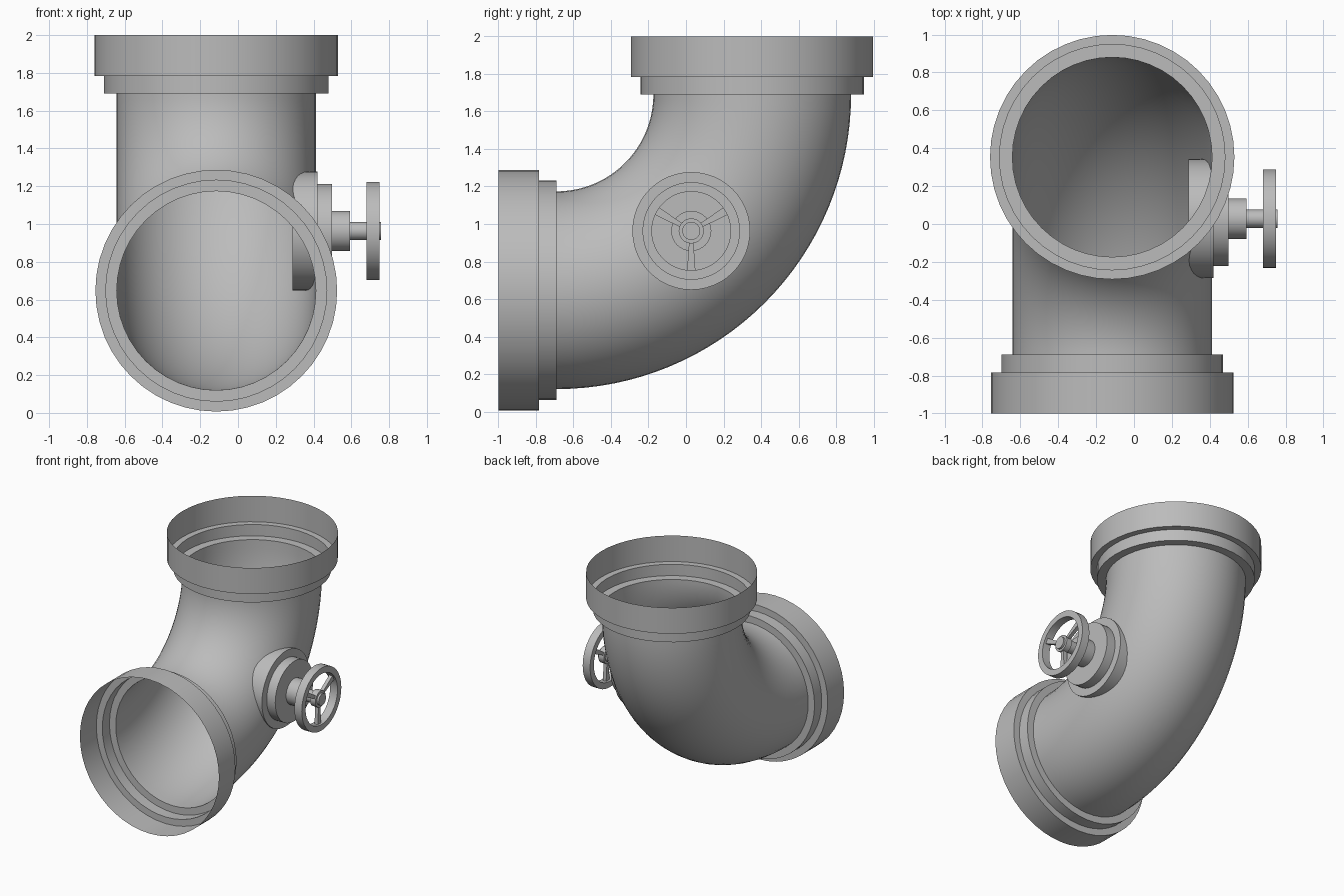
import bpy, bmesh
from math import sin, cos, pi, radians
from mathutils import Vector, Matrix

cube = bpy.data.objects.get("Cube")
if cube:
    bpy.data.objects.remove(cube)

metal = bpy.data.materials.new("grey_metal")
metal.use_nodes = True
GREY = (0.5, 0.5, 0.5, 1)
metal.diffuse_color = GREY
metal.node_tree.nodes["Principled BSDF"].inputs["Base Color"].default_value = GREY

PIPE_X = -0.115
BEND_Y, BEND_Z, BEND_R = -0.69, 1.69, 1.043
PIPE_R = 0.527
VALVE = Vector((0, 0.028, 0.963))


def finish(name, bm, recalc=True):
    bmesh.ops.remove_doubles(bm, verts=bm.verts, dist=1e-5)
    if recalc:
        bmesh.ops.recalc_face_normals(bm, faces=bm.faces)
    mesh = bpy.data.meshes.new(name)
    bm.to_mesh(mesh)
    bm.free()
    mesh.materials.append(metal)
    obj = bpy.data.objects.new(name, mesh)
    bpy.context.collection.objects.link(obj)
    bpy.ops.object.select_all(action='DESELECT')
    obj.select_set(True)
    bpy.context.view_layer.objects.active = obj
    bpy.ops.object.shade_smooth_by_angle(angle=radians(30))
    return obj


def loft(name, stations, segments=48):
    """Thin shell through rings given as (angle, offset along the pipe, radius)."""
    bm = bmesh.new()
    rings = []
    for angle, offset, radius in stations:
        out = Vector((0, sin(angle), -cos(angle)))      # away from the bend centre
        along = Vector((0, cos(angle), sin(angle)))
        centre = Vector((PIPE_X, BEND_Y, BEND_Z)) + out * BEND_R + along * offset
        side = Vector((1, 0, 0))
        rings.append([bm.verts.new(centre + radius * (cos(t) * out + sin(t) * side))
                      for t in (2 * pi * i / segments for i in range(segments))])
    for a, b in zip(rings, rings[1:]):
        for i in range(segments):
            j = (i + 1) % segments
            bm.faces.new((a[i], a[j], b[j], b[i]))
    for f in bm.faces:
        f.normal_flip()
    bm.normal_update()
    return finish(name, bm, recalc=False)


def lathe(name, profile, segments=48):
    """Turn (x, radius) points around the valve axis."""
    bm = bmesh.new()
    verts = [bm.verts.new(VALVE + Vector((x, 0, r))) for x, r in profile]
    edges = [bm.edges.new(pair) for pair in zip(verts, verts[1:])]
    bmesh.ops.spin(bm, geom=verts + edges, cent=VALVE, axis=(1, 0, 0),
                   angle=2 * pi, steps=segments)
    return finish(name, bm)


# Curved pipe
STEPS = 32
loft("elbow_pipe", [(pi / 2 * i / STEPS, 0, PIPE_R) for i in range(STEPS + 1)])

# Stepped sockets at both ends
for name, angle, sign, step_r, rim_r in (("front_socket", 0, -1, 0.585, 0.64),
                                         ("top_socket", pi / 2, 1, 0.595, 0.645)):
    stations = [(angle, sign * d, r) for d, r in
                ((0, PIPE_R), (0, step_r), (0.094, step_r), (0.094, rim_r), (0.31, rim_r))]
    loft(name, stations if sign > 0 else stations[::-1])

# Valve body, stepping down to the stem
lathe("valve_base", [(0.288, 0), (0.288, 0.314), (0.42, 0.314), (0.42, 0)])
lathe("valve_flange", [(0.41, 0), (0.41, 0.25), (0.498, 0.25), (0.498, 0)])
lathe("valve_neck", [(0.49, 0), (0.49, 0.107), (0.593, 0.107), (0.593, 0)], 32)
lathe("valve_stem", [(0.585, 0), (0.585, 0.048), (0.757, 0.048), (0.757, 0)], 24)

# Handwheel
lathe("handwheel_rim", [(0.681, 0.21), (0.681, 0.26), (0.749, 0.26),
                        (0.749, 0.21), (0.681, 0.21)])
lathe("handwheel_hub", [(0.69, 0), (0.69, 0.067), (0.74, 0.067), (0.74, 0)], 24)

# Three spokes, widening towards the rim
bm = bmesh.new()
for k in range(3):
    made = bmesh.ops.create_cube(bm, size=1)["verts"]
    for v in made:
        outer = v.co.z < 0
        v.co = Vector((0.715 + v.co.x * 0.03,
                       v.co.y * (0.045 if outer else 0.022),
                       -0.215 if outer else -0.05))
    bmesh.ops.rotate(bm, verts=made, cent=(0, 0, 0),
                     matrix=Matrix.Rotation(2 * pi * k / 3, 3, 'X'))
    bmesh.ops.translate(bm, verts=made, vec=VALVE)
finish("handwheel_spokes", bm)
